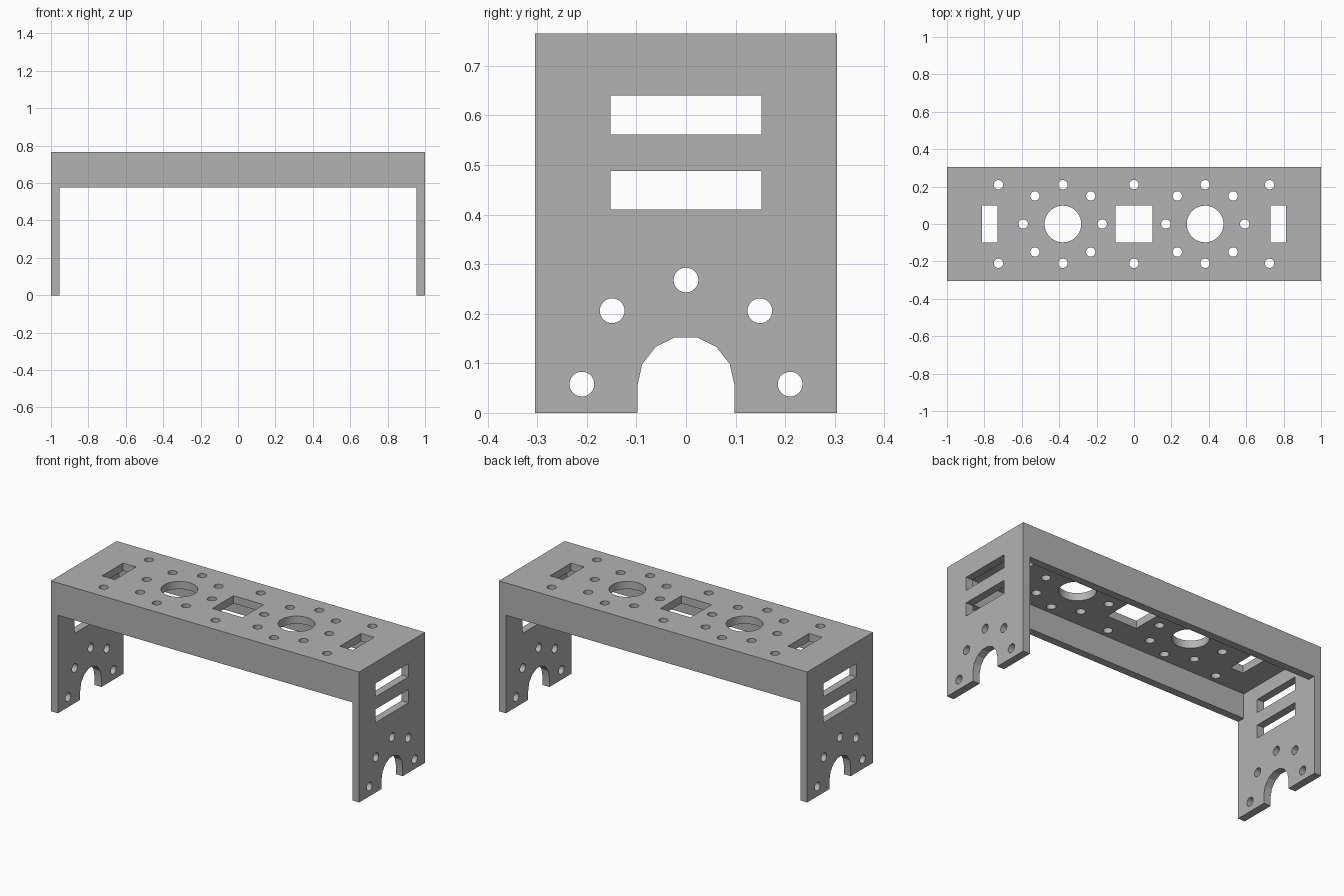
import bpy
import bmesh
from math import pi, cos, sin
from mathutils import Matrix, Vector

if "Cube" in bpy.data.objects:
    bpy.data.objects.remove(bpy.data.objects["Cube"])

HALF_W, HALF_D, HEIGHT = 1.0, 0.305, 0.765
WALL = 0.045          # sheet thickness
SKIRT_Z = 0.575       # lower edge of the front and back skirts

metal = bpy.data.materials.new("grey_metal")
metal.use_nodes = True
grey = (0.45, 0.45, 0.45, 1)
metal.diffuse_color = grey
metal.node_tree.nodes["Principled BSDF"].inputs["Base Color"].default_value = grey


def add_box(bm, low, high):
    low, high = Vector(low), Vector(high)
    place = Matrix.Translation((low + high) / 2) @ Matrix.Diagonal((*(high - low), 1))
    bmesh.ops.create_cube(bm, size=1, matrix=place)


def add_round(bm, centre, radius, depth, axis, sides=32):
    turn = Matrix.Rotation(pi / 2, 4, "Y") if axis == "X" else Matrix()
    bmesh.ops.create_cone(bm, cap_ends=True, segments=sides, radius1=radius,
                          radius2=radius, depth=depth,
                          matrix=Matrix.Translation(centre) @ turn)


def to_object(bm, name):
    bmesh.ops.recalc_face_normals(bm, faces=bm.faces)
    mesh = bpy.data.meshes.new(name)
    bm.to_mesh(mesh)
    bm.free()
    mesh.materials.append(metal)
    obj = bpy.data.objects.new(name, mesh)
    bpy.context.collection.objects.link(obj)
    return obj


def cut(target, bm, name):
    cutter = to_object(bm, name)
    cutter.hide_render = True
    mod = target.modifiers.new(name, "BOOLEAN")
    mod.operation = "DIFFERENCE"
    mod.solver = "EXACT"
    mod.object = cutter
    bpy.context.view_layer.objects.active = target
    bpy.ops.object.modifier_apply(modifier=mod.name)
    bpy.data.objects.remove(cutter)


# Solid block that becomes the folded bracket
bm = bmesh.new()
add_box(bm, (-HALF_W, -HALF_D, 0), (HALF_W, HALF_D, HEIGHT))
bracket = to_object(bm, "bracket")

# Hollow inside, between the side plates and under the top
bm = bmesh.new()
inner_x = HALF_W - WALL
add_box(bm, (-inner_x, WALL - HALF_D, -0.1), (inner_x, HALF_D - WALL, HEIGHT - WALL))
cut(bracket, bm, "cavity_cutter")

# Open span below the skirts
bm = bmesh.new()
add_box(bm, (-inner_x, -0.5, -0.2), (inner_x, 0.5, SKIRT_Z))
cut(bracket, bm, "span_cutter")

# Openings in the top plate
bm = bmesh.new()
low, high = HEIGHT - 0.1, HEIGHT + 0.1
add_box(bm, (-0.098, -0.098, low), (0.098, 0.098, high))
small_holes = [(0, 0.21), (0, -0.21)]
for side in (-1, 1):
    add_box(bm, (side * 0.772 - 0.042, -0.098, low), (side * 0.772 + 0.042, 0.098, high))
    add_round(bm, (side * 0.38, 0, HEIGHT), 0.098, 0.2, "Z", 48)
    small_holes += [(side * 0.17, 0), (side * 0.592, 0)]
    for y in (-1, 1):
        small_holes += [(side * x, y * d) for x, d in
                        ((0.232, 0.15), (0.38, 0.21), (0.53, 0.15), (0.725, 0.21))]
for x, y in small_holes:
    add_round(bm, (x, y, HEIGHT), 0.025, 0.2, "Z")
cut(bracket, bm, "top_cutter")

# Slots, screw holes and arch through both side plates
bm = bmesh.new()
for z in (0.449, 0.601):
    add_box(bm, (-1.2, -0.152, z - 0.039), (1.2, 0.152, z + 0.039))
for y, z in ((0, 0.268), (-0.149, 0.206), (0.149, 0.206), (-0.21, 0.058), (0.21, 0.058)):
    add_round(bm, (0, y, z), 0.025, 2.4, "X")
arch = [(-0.098, -0.1)]
arch += [(-0.098 * cos(pi * i / 7), 0.055 + 0.1 * sin(pi * i / 7)) for i in range(8)]
arch += [(0.098, -0.1)]
face = bm.faces.new([bm.verts.new((-1.2, y, z)) for y, z in arch])
grown = bmesh.ops.extrude_face_region(bm, geom=[face], use_keep_orig=True)
bmesh.ops.translate(bm, vec=(2.4, 0, 0),
                    verts=[v for v in grown["geom"] if isinstance(v, bmesh.types.BMVert)])
cut(bracket, bm, "side_cutter")

# Smooth the hole walls, keep the folds sharp
bpy.ops.object.select_all(action="DESELECT")
bracket.select_set(True)
bpy.context.view_layer.objects.active = bracket
bpy.ops.object.shade_smooth_by_angle(angle=pi / 9)
